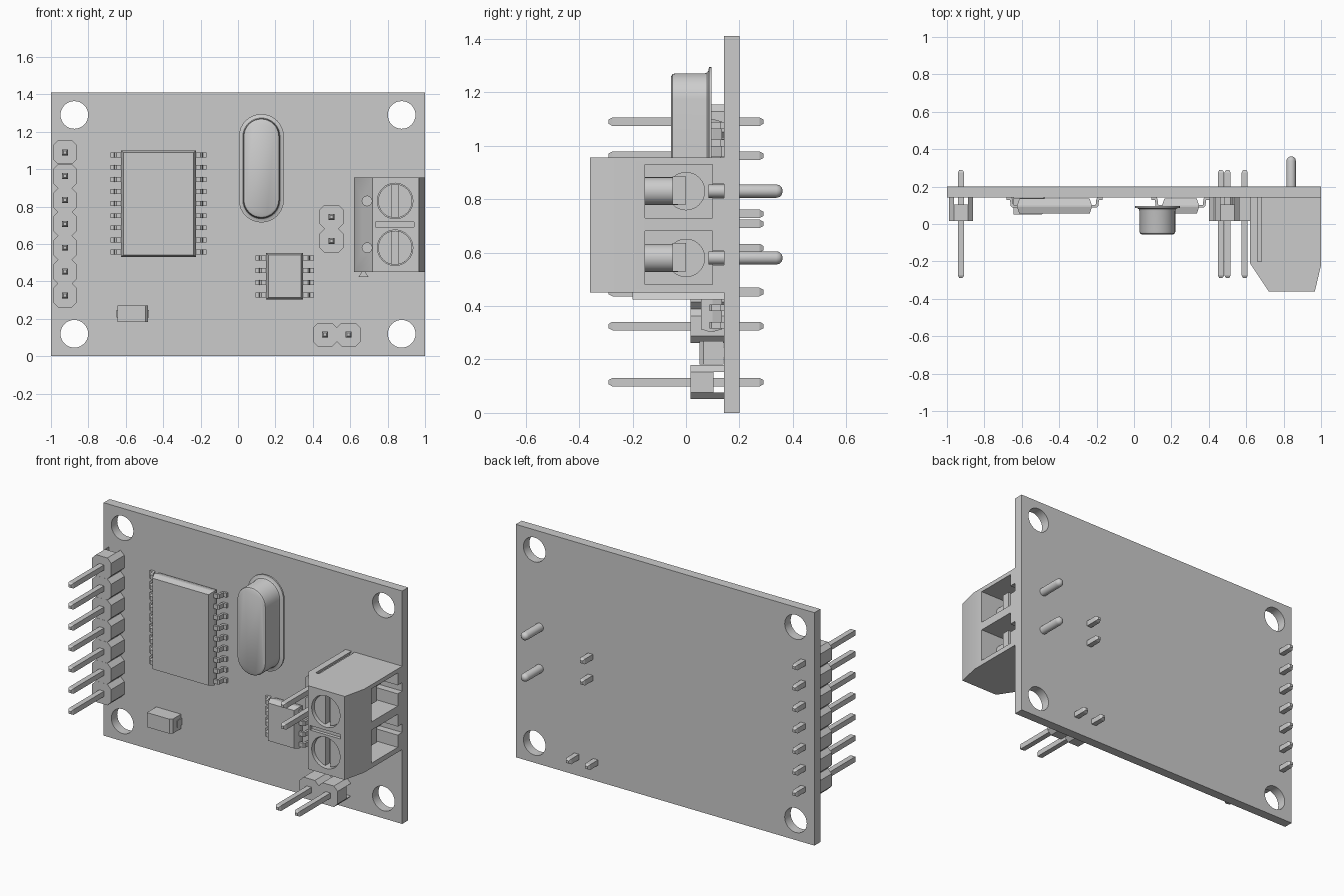
import bpy, bmesh
from math import cos, sin, pi

if "Cube" in bpy.data.objects:
    bpy.data.objects.remove(bpy.data.objects["Cube"])


def loft(bm, rings, axis='y'):
    """Skin a stack of 2D outlines [(outline, position along axis)] and cap it."""
    put = {'x': lambda a, b, t: (t, a, b),
           'y': lambda a, b, t: (a, t, b),
           'z': lambda a, b, t: (a, b, t)}[axis]
    loops = [[bm.verts.new(put(a, b, t)) for a, b in poly] for poly, t in rings]
    n = len(loops[0])
    for lo, hi in zip(loops, loops[1:]):
        for i in range(n):
            j = (i + 1) % n
            bm.faces.new((lo[i], lo[j], hi[j], hi[i]))
    bm.faces.new(loops[0])
    bm.faces.new(loops[-1])


def prism(bm, poly, t0, t1, axis='y'):
    loft(bm, [(poly, t0), (poly, t1)], axis)


def rect(a0, a1, b0, b1):
    return [(a0, b0), (a1, b0), (a1, b1), (a0, b1)]


def box2(a, b, ha, hb):
    return rect(a - ha, a + ha, b - hb, b + hb)


def circle(a, b, r, n=32):
    return [(a + r * cos(2 * pi * i / n), b + r * sin(2 * pi * i / n)) for i in range(n)]


def stadium(a, b, r, straight, n=16):
    return [(a + r * cos(pi * i / n + s * pi), b + (1 - 2 * s) * straight + r * sin(pi * i / n + s * pi))
            for s in (0, 1) for i in range(n + 1)]


def finish(bm, name, smooth=False):
    bmesh.ops.recalc_face_normals(bm, faces=bm.faces)
    me = bpy.data.meshes.new(name)
    bm.to_mesh(me)
    bm.free()
    ob = bpy.data.objects.new(name, me)
    bpy.context.collection.objects.link(ob)
    if smooth:
        bpy.ops.object.select_all(action='DESELECT')
        ob.select_set(True)
        bpy.context.view_layer.objects.active = ob
        bpy.ops.object.shade_smooth_by_angle(angle=0.6)
    return ob


def cut(ob, poly, t0, t1, axis='y'):
    bm = bmesh.new()
    prism(bm, poly, t0, t1, axis)
    tool = finish(bm, "cutter")
    tool.hide_render = True
    mod = ob.modifiers.new("cut", 'BOOLEAN')
    mod.operation, mod.solver, mod.object = 'DIFFERENCE', 'EXACT', tool
    bpy.context.view_layer.objects.active = ob
    bpy.ops.object.modifier_apply(modifier=mod.name)
    bpy.data.objects.remove(tool)


def smooth(ob):
    bpy.ops.object.select_all(action='DESELECT')
    ob.select_set(True)
    bpy.context.view_layer.objects.active = ob
    bpy.ops.object.shade_smooth_by_angle(angle=0.6)


# Circuit board with four mounting holes
bm = bmesh.new()
prism(bm, rect(-1, 1, 0, 1.41), 0.143, 0.2)
board = finish(bm, "circuit_board")
for x in (-0.875, 0.875):
    for z in (0.12, 1.29):
        cut(board, circle(x, z, 0.074), 0.1, 0.25)
smooth(board)


# Pin headers: octagonal housings with a channel underneath, chamfered pins
def header(name, centres, along_z):
    h, f = 0.0635, 0.038
    octagon = [(f, -h), (h, -f), (h, f), (f, h), (-f, h), (-h, f), (-h, -f), (-f, -h)]
    foot = [(f, -h), (h, -f), (h, f), (f, h)]
    body, pins = bmesh.new(), bmesh.new()
    for cx, cz in centres:
        prism(body, [(cx + a, cz + b) for a, b in octagon], 0.017, 0.103)
        for s in (1, -1):
            prism(body, [(cx + s * a, cz + b) if along_z else (cx + b, cz + s * a)
                         for a, b in foot], 0.103, 0.143)
        wide, tip = box2(cx, cz, 0.016, 0.016), box2(cx, cz, 0.008, 0.008)
        loft(pins, [(tip, -0.29), (wide, -0.275), (wide, 0.275), (tip, 0.29)])
    finish(body, name + "_housing")
    finish(pins, name + "_pins")


header("left_header", [(-0.925, 0.325 + 0.1275 * i) for i in range(7)], True)
header("upper_header", [(0.5, 0.617), (0.5, 0.745)], True)
header("lower_header", [(0.465, 0.115), (0.592, 0.115)], False)


# Chips with tapered bodies and gull-wing leads
def chip(name, x0, x1, z0, z1, lead_z):
    bm = bmesh.new()
    inner = rect(x0 + 0.012, x1 - 0.012, z0 + 0.01, z1 - 0.01)
    outer = rect(x0, x1, z0, z1)
    loft(bm, [(inner, 0.056), (outer, 0.09), (outer, 0.1), (inner, 0.135)])
    finish(bm, name + "_body")
    lead = [(-0.01, 0.088), (0.025, 0.088), (0.034, 0.096), (0.038, 0.129), (0.057, 0.129),
            (0.057, 0.143), (0.03, 0.143), (0.024, 0.135), (0.02, 0.102), (-0.01, 0.102)]
    bm = bmesh.new()
    for z in lead_z:
        for edge, s in ((x0, -1), (x1, 1)):
            prism(bm, [(edge + s * a, b) for a, b in lead], z - 0.013, z + 0.013, 'z')
    finish(bm, name + "_leads")


chip("large_chip", -0.625, -0.225, 0.53, 1.1, [0.557 + 0.0648 * i for i in range(9)])
chip("small_chip", 0.15, 0.348, 0.303, 0.552, [0.328 + 0.0655 * i for i in range(4)])

# Crystal can with flared flange
bm = bmesh.new()
loft(bm, [(stadium(0.125, 1.005, r, 0.17), y) for r, y in (
    (0.12, 0.096), (0.12, 0.086), (0.106, 0.084), (0.099, 0.079), (0.096, 0.07),
    (0.096, -0.04), (0.093, -0.05), (0.084, -0.056))])
finish(bm, "crystal_can", True)

# Small capacitor with end terminals
bm = bmesh.new()
prism(bm, [(-0.645, 0.14), (-0.645, 0.05), (-0.495, 0.05), (-0.48, 0.066), (-0.48, 0.14)],
      0.182, 0.27, 'z')
finish(bm, "capacitor_body")
bm = bmesh.new()
for x in (-0.645, -0.48):
    prism(bm, box2(x, 0.226, 0.004, 0.02), 0.1, 0.143)
finish(bm, "capacitor_terminals")

# Terminal block housing: angled profile, dovetail rib below and groove above
bm = bmesh.new()
prism(bm, [(0.62, 0.143), (0.62, -0.21), (0.72, -0.36), (0.967, -0.36), (1.0, -0.22), (1.0, 0.143)],
      0.45, 0.955, 'z')
block = finish(bm, "terminal_block_housing")
dovetail = [(0.663, 0.455), (0.645, 0.424), (0.697, 0.424), (0.679, 0.455)]
cut(block, [(a, b + 0.505) for a, b in dovetail], -0.2, 0.2)
cut(block, rect(0.735, 0.94, 0.69, 0.717), -0.4, -0.34)
for z in (0.58, 0.83):
    cut(block, circle(0.84, z, 0.095), -0.4, -0.2)
    cut(block, circle(0.69, z, 0.026, 20), -0.45, -0.24)
    cut(block, rect(-0.153, 0.1, z - 0.1, z + 0.1), 0.77, 1.1, 'x')
    cut(block, circle(0, z, 0.07), 0.7, 0.8, 'x')
    cut(block, rect(0.08, 0.2, z - 0.026, z + 0.026), 0.81, 1.1, 'x')
smooth(block)
bm = bmesh.new()
prism(bm, dovetail, -0.2, 0.143)
finish(bm, "terminal_block_rib")

# Terminal screws with slotted heads, clamp plates and solder pins
screws, clamps, pins = bmesh.new(), bmesh.new(), bmesh.new()
for z in (0.58, 0.83):
    prism(screws, circle(0.84, z, 0.091), -0.3, -0.195)
    for s in (0, pi):
        half = [(0.84 + 0.091 * cos(s + t), z + 0.091 * sin(s + t))
                for t in [-1.38 + 2.76 * i / 16 for i in range(17)]]
        prism(screws, half, -0.34, -0.3)
    prism(screws, circle(0.84, z, 0.052), -0.2, -0.03)
    prism(clamps, [(0.78, 0.0), (0.78, -0.03), (0.9, -0.05), (0.93, -0.05), (0.93, 0.0)],
          z - 0.05, z + 0.055, 'z')
    loft(pins, [(circle(0.84, z, r, 20), y) for r, y in (
        (0.025, 0.085), (0.025, 0.338), (0.022, 0.35), (0.014, 0.358), (0.005, 0.361))])
finish(screws, "terminal_screws", True)
finish(clamps, "terminal_clamps")
finish(pins, "terminal_solder_pins", True)
